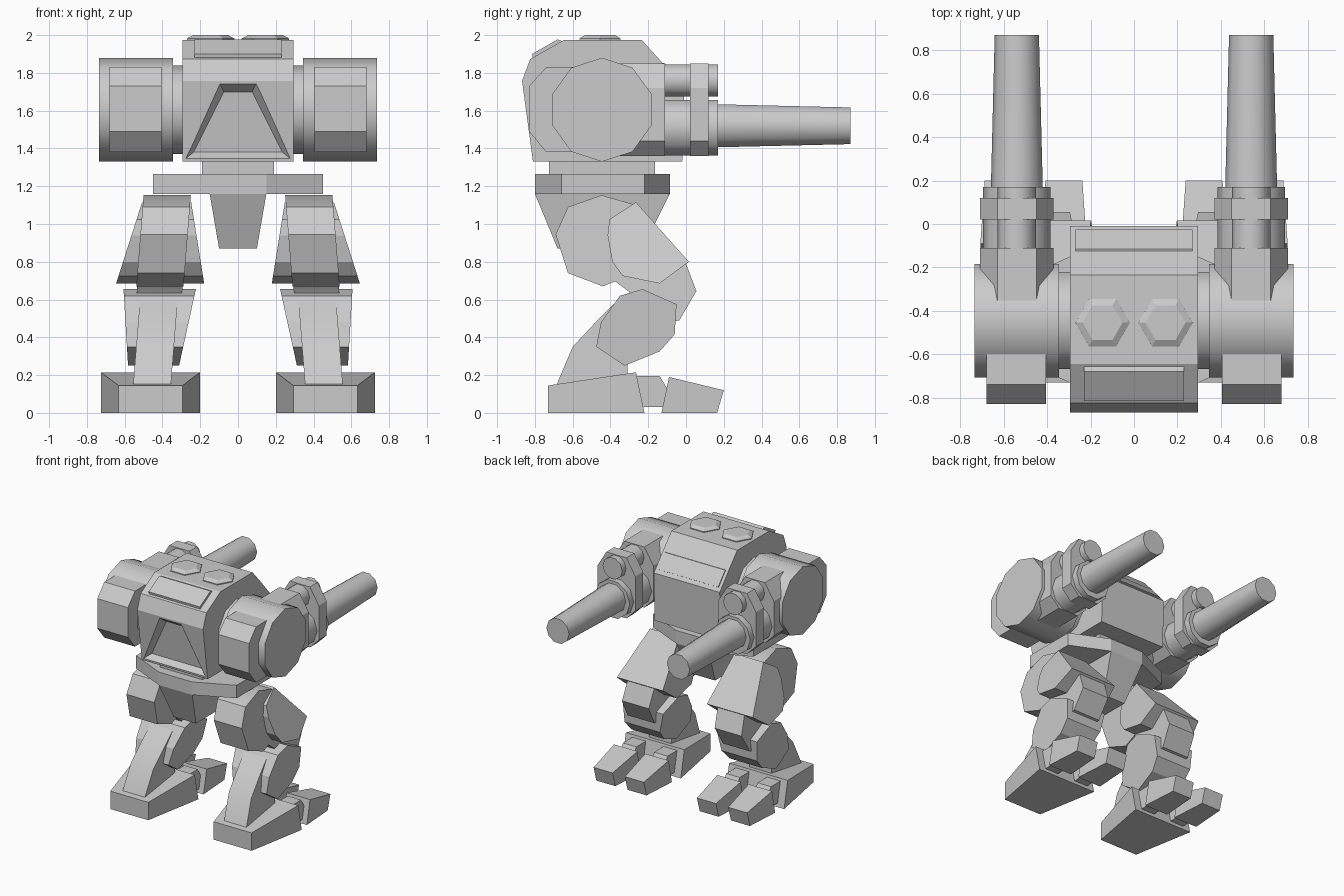
import bpy, bmesh, math

if "Cube" in bpy.data.objects:
    bpy.data.objects.remove(bpy.data.objects["Cube"])

grey = bpy.data.materials.new("plain grey")
grey.diffuse_color = (0.6, 0.6, 0.6, 1)
grey.use_nodes = True
grey.node_tree.nodes["Principled BSDF"].inputs["Base Color"].default_value = grey.diffuse_color


def loft(name, rings, mirror=False, smooth=False):
    """Join equal-length rings of points into a capped solid."""
    bm = bmesh.new()
    vs = [[bm.verts.new(p) for p in r] for r in rings]
    n = len(rings[0])
    for a, b in zip(vs, vs[1:]):
        for i in range(n):
            bm.faces.new((a[i], a[(i + 1) % n], b[(i + 1) % n], b[i]))
    bm.faces.new(vs[0])
    bm.faces.new(vs[-1])
    bmesh.ops.recalc_face_normals(bm, faces=bm.faces)
    me = bpy.data.meshes.new(name)
    bm.to_mesh(me)
    bm.free()
    me.materials.append(grey)
    ob = bpy.data.objects.new(name, me)
    bpy.context.collection.objects.link(ob)
    if smooth:
        bpy.ops.object.select_all(action='DESELECT')
        bpy.context.view_layer.objects.active = ob
        ob.select_set(True)
        bpy.ops.object.shade_smooth_by_angle(angle=math.radians(40))
    if mirror:
        ob.modifiers.new("mirror", 'MIRROR').use_mirror_merge = False
    return ob


def side_prism(name, yz, x0, x1, **kw):
    """Side profile extruded along x."""
    return loft(name, [[(x, y, z) for y, z in yz] for x in (x0, x1)], **kw)


def leg_part(name, yz, width, **kw):
    """Side profile extruded about the splayed centre line of a leg."""
    w = width if callable(width) else (lambda z: width)
    mid = lambda z: -0.375 - 0.08 * (1.15 - z)
    return loft(name, [[(mid(z) + s * w(z), y, z) for y, z in yz] for s in (-1, 1)],
                mirror=True, **kw)


def polygon(n, r, phase=0):
    return [(r * math.cos(phase + 2 * math.pi * i / n),
             r * math.sin(phase + 2 * math.pi * i / n)) for i in range(n)]


def gun_tube(name, z, y_radii, n=10):
    return loft(name, [[(GUN_X + a, y, z + b) for a, b in polygon(n, r)] for y, r in y_radii],
                mirror=True, smooth=True)


# Torso with a sunken trapezoid panel
torso = side_prism("torso", [(-0.81, 1.33), (-0.868, 1.757), (-0.825, 1.873), (-0.645, 1.975),
                             (-0.235, 1.975), (-0.14, 1.87), (-0.01, 1.72), (-0.02, 1.33)],
                   -0.295, 0.295)


def trapezoid(top, z1, bottom, z0, depth):
    face_y = lambda z: -0.81 - 0.136 * (z - 1.33) + depth
    return [(x, face_y(z), z) for x, z in ((-top, z1), (top, z1), (bottom, z0), (-bottom, z0))]


cutter = loft("recess_cutter", [trapezoid(0.10, 1.75, 0.285, 1.34, -0.01),
                                trapezoid(0.075, 1.70, 0.235, 1.38, 0.05)])
cutter.hide_render = True
cutter.hide_viewport = True
cut = torso.modifiers.new("recess", 'BOOLEAN')
cut.operation = 'DIFFERENCE'
cut.solver = 'EXACT'
cut.object = cutter

# Sloped plates and hatches on the torso
side_prism("rear_plate", [(-0.81, 1.875), (-0.815, 1.9), (-0.68, 1.977), (-0.65, 1.965)],
           -0.23, 0.23)
side_prism("forward_plate", [(-0.13, 1.85), (-0.115, 1.853), (-0.025, 1.75), (-0.04, 1.74)],
           -0.27, 0.27)
loft("hatch", [[(-0.145 + a, -0.455 + b, z) for a, b in polygon(6, r)]
               for z, r in ((1.97, 0.126), (1.982, 0.126), (2.0, 0.092))], mirror=True)

# Waist and hips
side_prism("neck", [(-0.725, 1.25), (-0.165, 1.25), (-0.165, 1.34), (-0.725, 1.34)], -0.19, 0.19)
plan = [(-0.45, -0.66), (-0.15, -0.80), (0.15, -0.80), (0.45, -0.66),
        (0.45, -0.22), (0.15, -0.085), (-0.15, -0.085), (-0.45, -0.22)]
loft("hip_plate", [[(x, y, z) for x, y in plan] for z in (1.16, 1.265)])
loft("pelvis", [[(-x, y0, z), (x, y0, z), (x, y1, z), (-x, y1, z)]
                for x, y0, y1, z in ((0.15, -0.80, -0.085, 1.16), (0.10, -0.68, -0.23, 0.87))])

# Shoulders
for name, r, x0, x1 in (("shoulder", 0.275, -0.735, -0.345), ("shoulder_joint", 0.235, -0.36, -0.28)):
    side_prism(name, [(-0.445 + a, 1.605 + b) for a, b in polygon(10, r, math.pi / 2)],
               x0, x1, mirror=True, smooth=True)
side_prism("shoulder_pack", [(-0.58, 1.83), (-0.74, 1.83), (-0.83, 1.73), (-0.83, 1.49),
                             (-0.74, 1.38), (-0.58, 1.38)], -0.68, -0.405, mirror=True)

# Guns
GUN_X = -0.54
section = [(-0.09, 1.85), (0.09, 1.85), (0.17, 1.72), (0.17, 1.44),
           (0.09, 1.36), (-0.09, 1.36), (-0.17, 1.44), (-0.17, 1.72)]
for name, y0, y1 in (("gun_mount", -0.36, -0.11), ("gun_clamp", 0.02, 0.12)):
    loft(name, [[(GUN_X + x, y, z) for x, z in section] for y in (y0, y1)], mirror=True)
gun_tube("gun_sleeve", 1.51, [(-0.13, 0.155), (0.17, 0.155)])
gun_tube("gun_barrel", 1.52, [(0.15, 0.12), (0.87, 0.102)])
gun_tube("upper_tube", 1.76, [(-0.13, 0.088), (0.17, 0.088)])

# Legs
leg_part("thigh", [(-0.447, 1.153), (-0.625, 1.09), (-0.69, 0.945), (-0.625, 0.74), (-0.44, 0.67),
                   (-0.27, 0.74), (-0.20, 0.92), (-0.265, 1.10)], 0.125, smooth=True)
leg_part("knee_guard", [(-0.265, 1.115), (-0.405, 1.025), (-0.415, 0.94), (-0.39, 0.80),
                        (-0.335, 0.725), (-0.14, 0.685), (0.015, 0.80)],
         lambda z: 0.13 + 0.24 * (1.115 - z))
leg_part("upper_shin", [(-0.42, 0.73), (-0.2, 0.85), (0.0, 0.79), (0.055, 0.645), (-0.035, 0.49),
                        (-0.25, 0.45), (-0.30, 0.64)], 0.12, smooth=True)
leg_part("shin_guard", [(-0.23, 0.655), (-0.35, 0.62), (-0.45, 0.48), (-0.475, 0.35),
                        (-0.325, 0.25), (-0.14, 0.325), (-0.06, 0.415), (-0.05, 0.575)],
         lambda z: 0.135 + 0.14 * (z - 0.25))
leg_part("ankle", [(-0.36, 0.60), (-0.455, 0.505), (-0.60, 0.35), (-0.685, 0.15),
                   (-0.31, 0.15), (-0.31, 0.30)], 0.10, smooth=True)

# Feet
FOOT_X = -0.463
loft("foot", [[(FOOT_X - w, y, 0), (FOOT_X + w, y, 0), (FOOT_X + w, y1, z), (FOOT_X - w, y1, z)]
              for w, y, y1, z in ((0.17, -0.73, -0.73, 0.145), (0.262, -0.22, -0.265, 0.215))],
     mirror=True)
for side, x in (("outer", FOOT_X - 0.14), ("inner", FOOT_X + 0.14)):
    side_prism(side + "_toe_joint", [(-0.28, 0.195), (-0.14, 0.195), (-0.10, 0.13),
                                     (-0.12, 0.03), (-0.28, 0.03)],
               x - 0.06, x + 0.06, mirror=True)
    loft(side + "_toe", [[(x - w, y0, 0), (x + w, y0, 0), (x + w, y1, z), (x - w, y1, z)]
                         for w, y0, y1, z in ((0.105, -0.13, -0.09, 0.19), (0.085, 0.165, 0.2, 0.12))],
         mirror=True)
